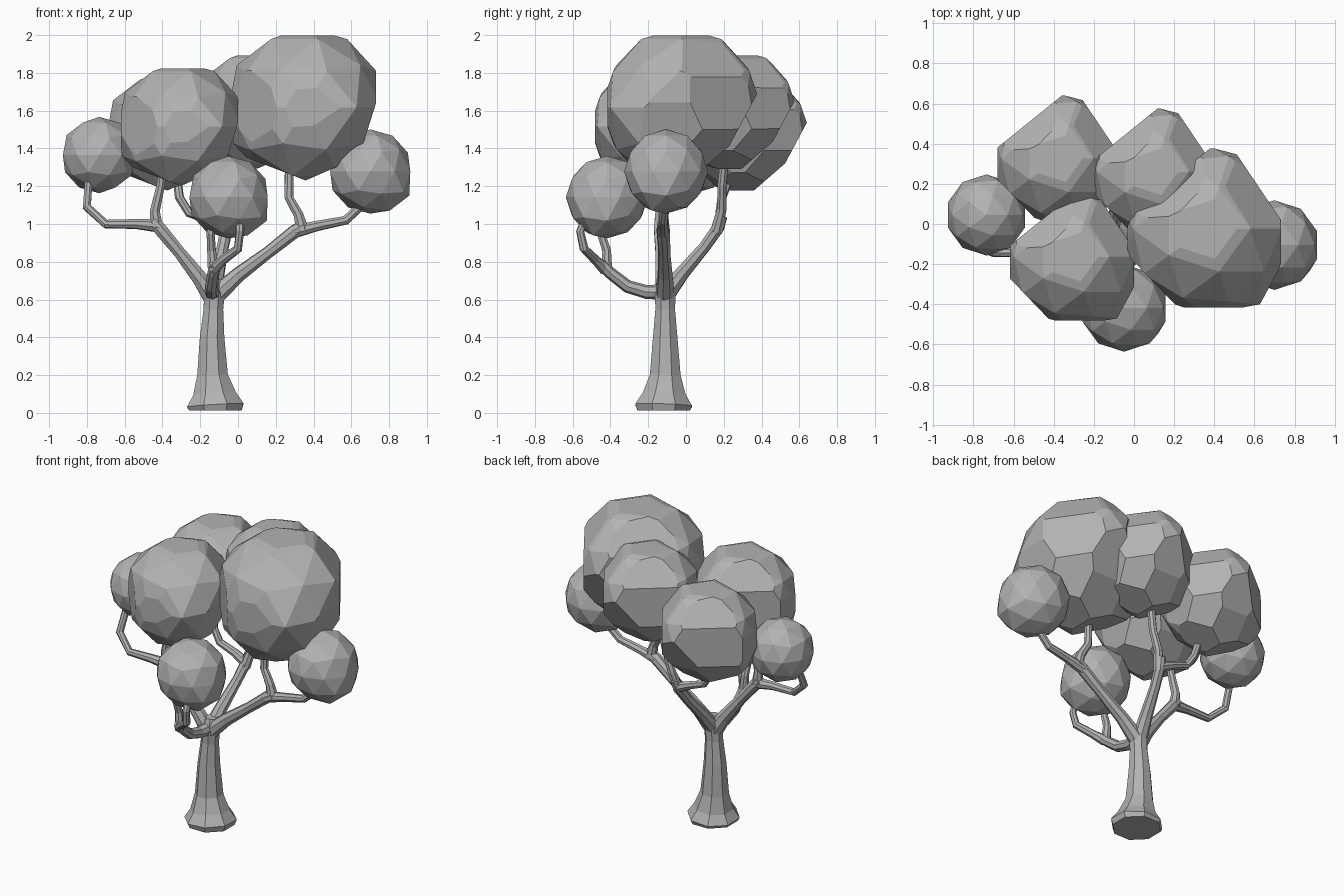
import bpy
import bmesh
from math import tau, cos, sin
from mathutils import Vector

cube = bpy.data.objects.get("Cube")
if cube:
    bpy.data.objects.remove(cube, do_unlink=True)

# One plain grey for the whole tree
grey = bpy.data.materials.new("plain grey")
grey.use_nodes = True
colour = (0.45, 0.45, 0.45, 1)
grey.diffuse_color = colour
grey.node_tree.nodes["Principled BSDF"].inputs["Base Color"].default_value = colour


def finish(name, bm):
    bmesh.ops.recalc_face_normals(bm, faces=bm.faces)
    mesh = bpy.data.meshes.new(name)
    bm.to_mesh(mesh)
    bm.free()
    mesh.materials.append(grey)
    obj = bpy.data.objects.new(name, mesh)
    bpy.context.collection.objects.link(obj)
    return obj


def tube(name, path, sides=8):
    """Sweep a tapering polygon along points given as (x, y, z, radius)."""
    points = [Vector(p[:3]) for p in path]
    bm = bmesh.new()
    rings = []
    side = Vector((0.92, 0.38, 0))
    for i, (point, station) in enumerate(zip(points, path)):
        before = points[max(i - 1, 0)]
        after = points[min(i + 1, len(points) - 1)]
        along = (after - before).normalized()
        side = (side - along * side.dot(along)).normalized()
        other = along.cross(side)
        rings.append([bm.verts.new(point + station[3] * (side * cos(tau * k / sides) + other * sin(tau * k / sides)))
                      for k in range(sides)])
    for low, high in zip(rings, rings[1:]):
        for k in range(sides):
            n = (k + 1) % sides
            bm.faces.new((low[k], low[n], high[n], high[k]))
    bm.faces.new(rings[0][::-1])
    bm.faces.new(rings[-1])
    return finish(name, bm)


# Flat facets of the big leaf clumps: direction and distance from the centre
FACETS = [((0, 0, 1), .985), ((0, 0, -1), 1), ((1, 0, 0), .975), ((-1, 0, 0), 1), ((0, -1, 0), 1.01),
          ((.83, .56, 0), .875), ((-.63, .78, 0), .77), ((-.72, -.69, 0), .955),
          ((0, .88, -.47), .83), ((0, .65, -.75), .83),
          ((.95, 0, -.3), .91), ((.4, 0, -.92), .92), ((-.36, 0, -.93), .93),
          ((.66, .45, .6), .95), ((.66, .45, -.6), .88), ((-.5, .62, .6), .9), ((-.5, .62, -.6), .84)]


def clump(name, centre, radius, corner=(0, 0, 0), facets=()):
    """Faceted ball of leaves, drawn out at one corner and sliced flat on some sides."""
    bm = bmesh.new()
    bmesh.ops.create_icosphere(bm, subdivisions=2, radius=radius)
    for vert in bm.verts:
        if vert.co.normalized().dot(Vector(corner)) > .88:
            vert.co *= 1.09
    for direction, distance in facets:
        normal = Vector(direction).normalized()
        bmesh.ops.bisect_plane(bm, geom=bm.verts[:] + bm.edges[:] + bm.faces[:], dist=1e-5,
                               plane_co=normal * distance * radius / 1.1, plane_no=normal, clear_outer=True)
        bmesh.ops.holes_fill(bm, edges=[e for e in bm.edges if e.is_boundary], sides=0)
    finish(name, bm).location = centre


# Trunk with flared foot
tube("trunk", [(-.12, -.118, .012, .15), (-.12, -.118, .04, .162), (-.125, -.115, .1, .122),
               (-.135, -.11, .2, .088), (-.137, -.11, .4, .07), (-.13, -.11, .55, .056),
               (-.125, -.11, .64, .06), (-.12, -.11, .71, .035)])

# Left limb and its two branches
tube("left_limb", [(-.13, -.11, .6, .052), (-.2, -.12, .71, .044), (-.31, -.13, .85, .034),
                   (-.41, -.135, .97, .037), (-.45, -.135, 1.02, .034)])
tube("left_outer_branch", [(-.42, -.135, .99, .036), (-.54, -.14, 1.0, .027), (-.7, -.14, 1.0, .024),
                           (-.8, -.1, 1.09, .024), (-.79, -.04, 1.24, .022), (-.77, 0, 1.33, .02)])
tube("left_upper_branch", [(-.43, -.135, .98, .037), (-.44, -.135, 1.07, .028),
                           (-.41, -.14, 1.2, .024), (-.39, -.15, 1.38, .022)])

# Right limb and its two branches
tube("right_limb", [(-.12, -.11, .62, .052), (0, -.11, .73, .041), (.16, -.115, .85, .033),
                    (.3, -.12, .96, .037), (.35, -.12, .99, .034)])
tube("right_outer_branch", [(.3, -.12, .96, .036), (.42, -.12, .99, .028),
                            (.57, -.12, 1.02, .025), (.7, -.11, 1.14, .024)])
tube("right_upper_branch", [(.34, -.12, .97, .036), (.32, -.12, 1.05, .028),
                            (.27, -.11, 1.14, .025), (.27, -.1, 1.35, .024)])

# Front limb and its two branches
tube("front_limb", [(-.13, -.1, .64, .042), (-.14, -.21, .64, .037), (-.14, -.31, .67, .034),
                    (-.13, -.4, .74, .032), (-.12, -.45, .79, .032)])
tube("front_outer_branch", [(-.13, -.43, .76, .032), (-.08, -.48, .81, .026), (0, -.54, .87, .024),
                            (.01, -.56, .96, .022), (.01, -.52, 1.06, .02)])
tube("front_inner_branch", [(-.13, -.42, .75, .032), (-.14, -.42, .86, .025),
                            (-.145, -.45, .95, .023), (-.13, -.44, 1.05, .02)])

# Back limb and its two branches
tube("back_limb", [(-.13, -.11, .62, .05), (-.11, -.02, .74, .04), (-.08, .1, .88, .032),
                   (-.06, .17, .98, .034), (-.05, .19, 1.04, .03)])
tube("back_upper_branch", [(-.06, .16, .96, .034), (-.03, .19, 1.08, .027),
                           (.01, .19, 1.2, .025), (.05, .21, 1.4, .024)])
tube("back_side_branch", [(-.06, .17, .98, .034), (-.15, .18, 1.02, .026), (-.26, .18, 1.06, .024),
                          (-.31, .19, 1.14, .024), (-.33, .25, 1.3, .022)])

# Big leaf clumps, all one shape, drawn out towards the front
FRONT_CORNER = (.57, -.82, 0)
clump("large_right_leaves", (.355, -.025, 1.617), .425, FRONT_CORNER, FACETS)
clump("front_left_leaves", (-.305, -.165, 1.515), .345, FRONT_CORNER, FACETS)
clump("back_left_leaves", (-.378, .325, 1.48), .333, FRONT_CORNER, FACETS)
clump("back_middle_leaves", (.098, .26, 1.595), .333, FRONT_CORNER, FACETS)

# Small leaf clumps, two of them drawn out at a low corner
LOW_CORNER = (.68, -.24, -.69)
clump("small_left_leaves", (-.735, .045, 1.365), .202)
clump("small_right_leaves", (.7, -.105, 1.278), .223, LOW_CORNER)
clump("small_front_leaves", (-.05, -.418, 1.142), .218, LOW_CORNER)
